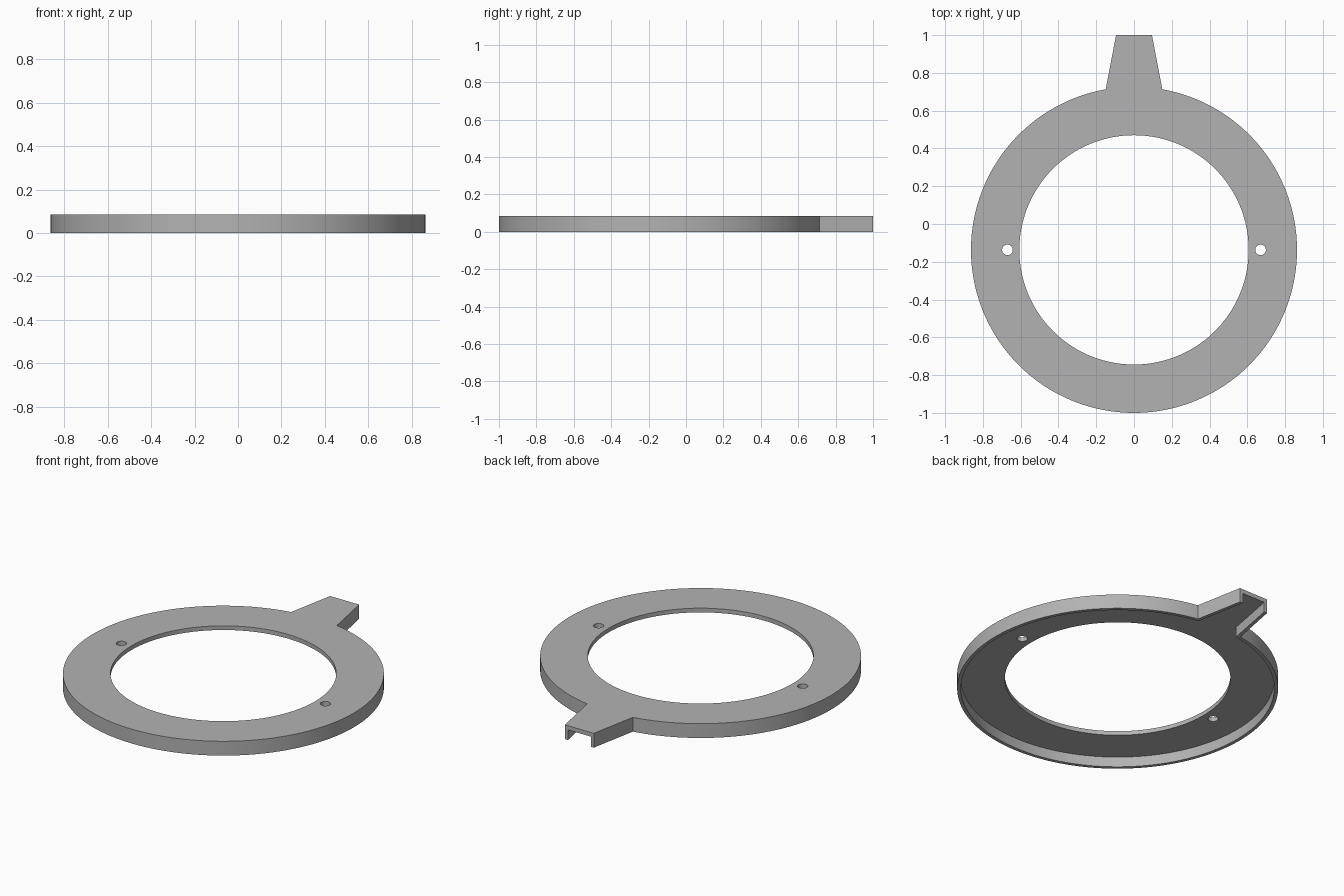
import bpy, bmesh
from math import sin, cos, pi, asin

if "Cube" in bpy.data.objects:
    bpy.data.objects.remove(bpy.data.objects["Cube"], do_unlink=True)

CENTRE_Y = -0.137
HEIGHT = 0.085
PLATE = 0.025
WALL = 0.02
OUTER_R = 0.863
SLOPE = 0.19          # sideways taper of the tab per unit of length

grey = bpy.data.materials.new("plain grey")
grey.use_nodes = True
colour = (0.45, 0.45, 0.45, 1)
grey.diffuse_color = colour
grey.node_tree.nodes["Principled BSDF"].inputs["Base Color"].default_value = colour


def prism(name, points, z0, z1):
    """Extrude a flat outline from z0 to z1."""
    bm = bmesh.new()
    face = bm.faces.new([bm.verts.new((x, y, z0)) for x, y in points])
    top = bmesh.ops.extrude_face_region(bm, geom=[face])["geom"]
    verts = [v for v in top if isinstance(v, bmesh.types.BMVert)]
    bmesh.ops.translate(bm, verts=verts, vec=(0, 0, z1 - z0))
    bmesh.ops.recalc_face_normals(bm, faces=bm.faces)
    mesh = bpy.data.meshes.new(name)
    bm.to_mesh(mesh)
    bm.free()
    mesh.materials.append(grey)
    obj = bpy.data.objects.new(name, mesh)
    bpy.context.collection.objects.link(obj)
    return obj


def circle(x, radius, count):
    return [(x + radius * cos(2 * pi * i / count),
             CENTRE_Y + radius * sin(2 * pi * i / count)) for i in range(count)]


def tabbed_disc(radius, root, tip, tip_y, count=160):
    """Round outline with a tapered tab pointing backwards."""
    half = asin(root / radius)
    start, sweep = pi / 2 + half, 2 * pi - 2 * half
    arc = [(radius * cos(start + sweep * i / count),
            CENTRE_Y + radius * sin(start + sweep * i / count))
           for i in range(count + 1)]
    return arc + [(tip, tip_y), (-tip, tip_y)]


# Solid body of the ring and its tab
body = prism("ring_cover", tabbed_disc(OUTER_R, 0.15, 0.095, 1.0), 0, HEIGHT)

# Hollow underside, running out through the tab end
overshoot = 0.1
pocket = prism("pocket_cutter",
               tabbed_disc(OUTER_R - WALL, 0.132, 0.095 - WALL - SLOPE * overshoot,
                           1.0 + overshoot),
               -0.1, HEIGHT - PLATE)

# Central opening and the two screw holes
cutters = [pocket, prism("opening_cutter", circle(0, 0.607, 160), -0.2, 0.2)]
for side in (-1, 1):
    cutters.append(prism("screw_hole_cutter", circle(side * 0.67, 0.028, 32), -0.2, 0.2))

bpy.ops.object.select_all(action='DESELECT')
bpy.context.view_layer.objects.active = body
body.select_set(True)
for cutter in cutters:
    cutter.hide_render = True
    mod = body.modifiers.new("cut", 'BOOLEAN')
    mod.operation = 'DIFFERENCE'
    mod.solver = 'EXACT'
    mod.object = cutter
    bpy.ops.object.modifier_apply(modifier=mod.name)
    bpy.data.objects.remove(cutter, do_unlink=True)

bpy.ops.object.shade_smooth_by_angle(angle=pi / 6)
